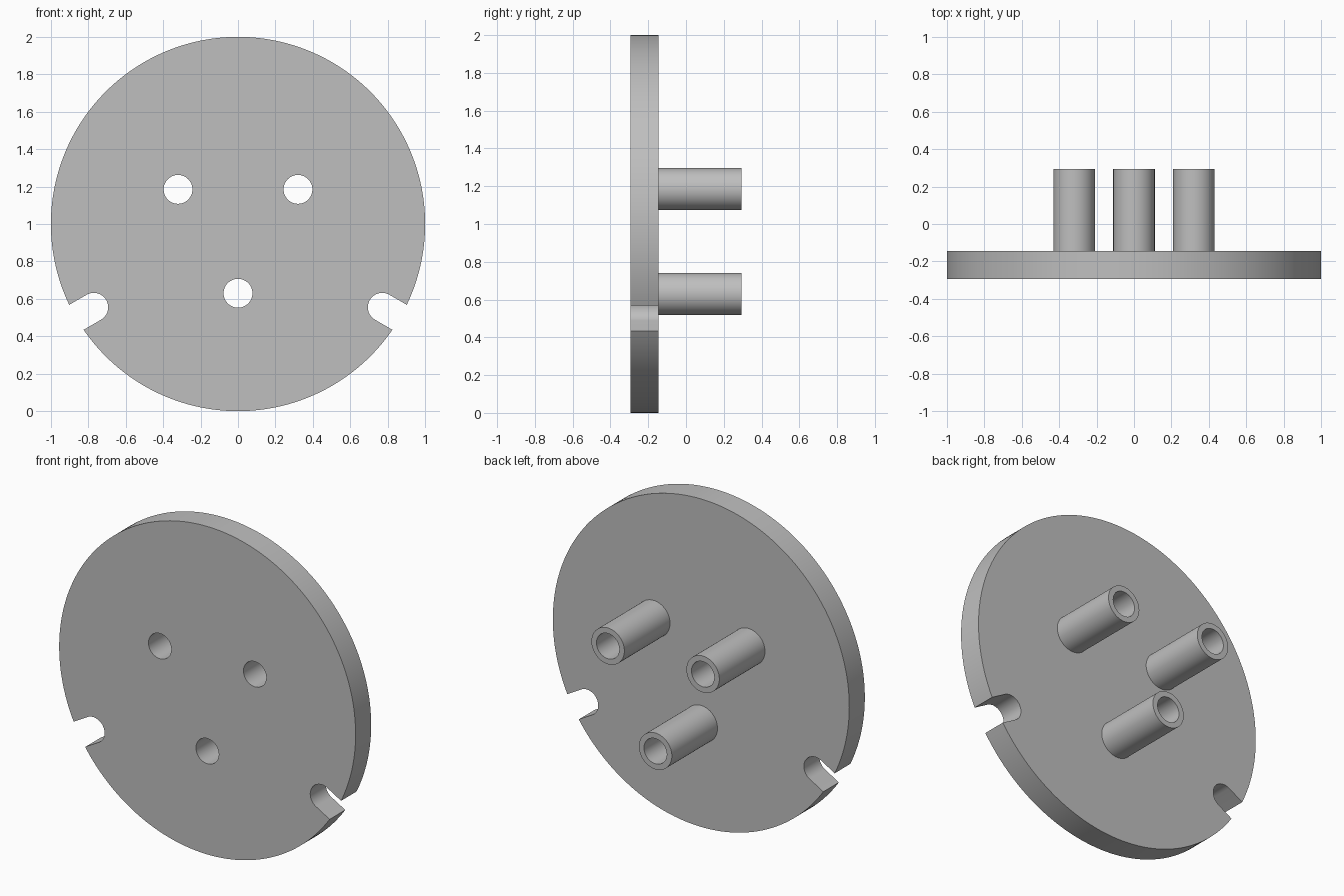
import bpy, bmesh
from math import sin, cos, pi, radians, asin
from mathutils import Matrix, Vector

if "Cube" in bpy.data.objects:
    bpy.data.objects.remove(bpy.data.objects["Cube"])

grey = bpy.data.materials.new("plain grey")
grey.use_nodes = True
colour = (0.52, 0.52, 0.52, 1)
grey.diffuse_color = colour
grey.node_tree.nodes["Principled BSDF"].inputs["Base Color"].default_value = colour

FRONT, PLATE_BACK, POST_BACK = -0.295, -0.145, 0.295
HOLE_R, POST_R, POST_RING = 0.077, 0.111, 0.37
SLOT_R, SLOT_DIST = 0.077, 0.89


def arc(centre, radius, start, end, steps):
    return [Vector((centre[0] + radius * cos(start + (end - start) * i / steps),
                    centre[1] + radius * sin(start + (end - start) * i / steps)))
            for i in range(steps + 1)]


def circle(centre, radius, steps=64):
    return arc(centre, radius, 0, 2 * pi, steps)[:-1]


def extruded(name, loops, y0, y1):
    """Fill closed x-z loops (inner loops become holes) and extrude along y."""
    curve = bpy.data.curves.new(name, 'CURVE')
    curve.dimensions = '2D'
    curve.fill_mode = 'BOTH'
    curve.extrude = (y1 - y0) / 2
    for loop in loops:
        spline = curve.splines.new('POLY')
        spline.points.add(len(loop) - 1)
        for point, co in zip(spline.points, loop):
            point.co = (co.x, co.y, 0, 1)
        spline.use_cyclic_u = True
    obj = bpy.data.objects.new(name, curve)
    bpy.context.collection.objects.link(obj)
    bpy.ops.object.select_all(action='DESELECT')
    obj.select_set(True)
    bpy.context.view_layer.objects.active = obj
    bpy.ops.object.convert(target='MESH')
    obj = bpy.context.object

    # Weld the caps to the walls and stand the part upright
    bm = bmesh.new()
    bm.from_mesh(obj.data)
    bmesh.ops.remove_doubles(bm, verts=bm.verts, dist=0.0001)
    bm.transform(Matrix.Translation((0, (y0 + y1) / 2, 1)) @ Matrix.Rotation(pi / 2, 4, 'X'))
    bmesh.ops.recalc_face_normals(bm, faces=bm.faces)
    bm.to_mesh(obj.data)
    bm.free()
    obj.data.materials.clear()
    obj.data.materials.append(grey)
    bpy.ops.object.shade_smooth_by_angle(angle=radians(30))
    return obj


# Round plate outline with two rounded slots open to the rim
gap = asin(SLOT_R)
right, left = radians(-30), radians(210)


def slot(angle):
    centre = (SLOT_DIST * cos(angle), SLOT_DIST * sin(angle))
    return arc(centre, SLOT_R, angle - pi / 2, angle - 3 * pi / 2, 24)


outline = (arc((0, 0), 1, right + gap, left - gap, 128) + slot(left)
           + arc((0, 0), 1, left + gap, right + 2 * pi - gap, 64) + slot(right))

# Three evenly spaced through holes, each with a tubular post behind
centres = {name: (POST_RING * cos(radians(a)), POST_RING * sin(radians(a)))
           for name, a in (("left", 30), ("right", 150), ("lower", 270))}

extruded("plate", [outline] + [circle(c, HOLE_R) for c in centres.values()], FRONT, PLATE_BACK)
for name, c in centres.items():
    extruded(name + "_post", [circle(c, POST_R), circle(c, HOLE_R)], PLATE_BACK, POST_BACK)
